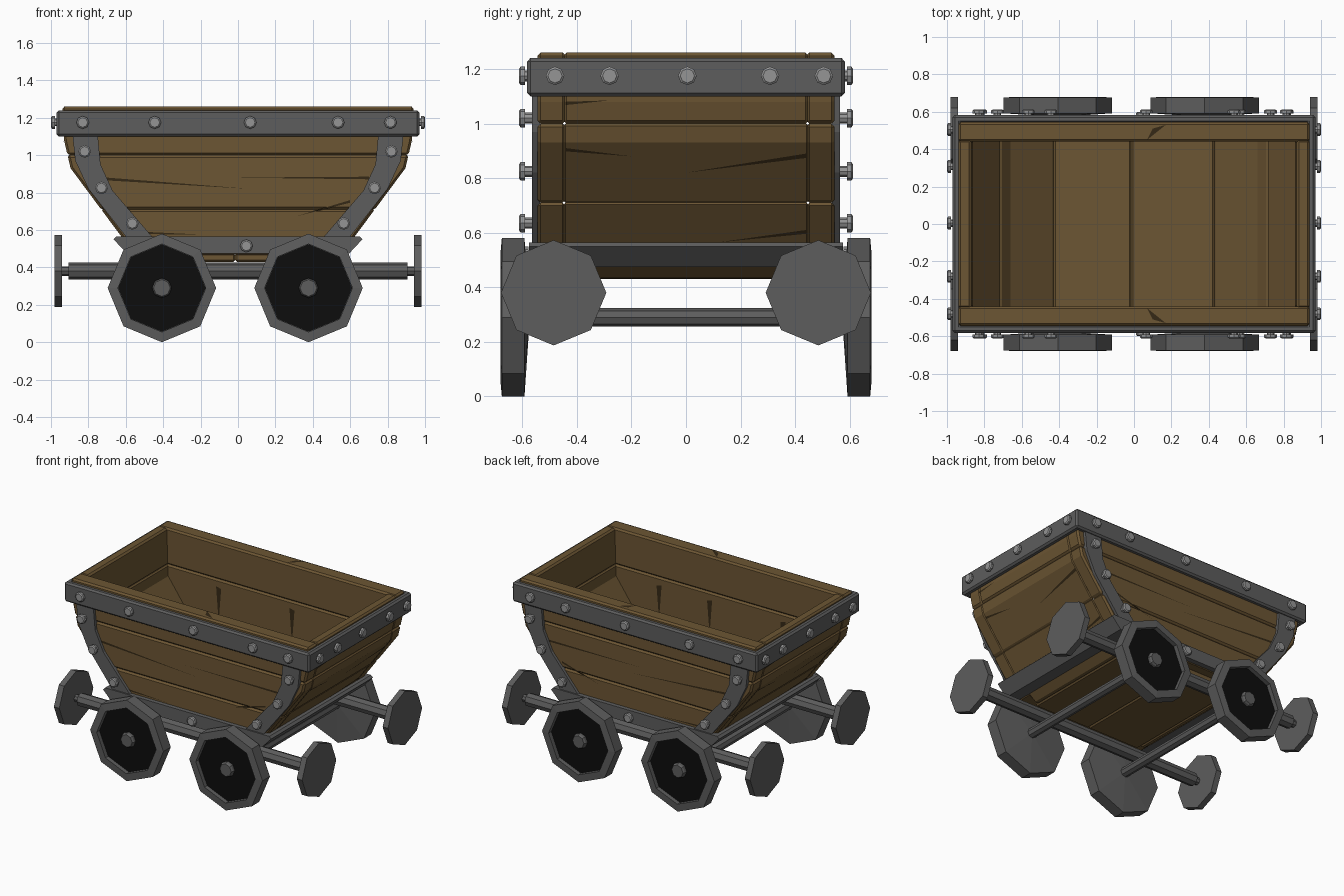
import bpy, bmesh, math
from mathutils import Vector

if "Cube" in bpy.data.objects:
    bpy.data.objects.remove(bpy.data.objects["Cube"])


def material(name, r, g, b):
    m = bpy.data.materials.new(name)
    m.diffuse_color = (r, g, b, 1)
    m.use_nodes = True
    m.node_tree.nodes["Principled BSDF"].inputs["Base Color"].default_value = m.diffuse_color
    return m


WOOD = material("wood", 0.15, 0.092, 0.033)
CRACK = material("crack_dark", 0.035, 0.022, 0.008)
METAL = material("metal", 0.11, 0.11, 0.11)
BOLT = material("bolt_metal", 0.3, 0.3, 0.3)
BLACK = material("wheel_black", 0.004, 0.004, 0.004)


def finish(name, bm, mat, bevel=0):
    bmesh.ops.remove_doubles(bm, verts=bm.verts, dist=1e-5)
    bmesh.ops.recalc_face_normals(bm, faces=bm.faces)
    me = bpy.data.meshes.new(name)
    bm.to_mesh(me)
    bm.free()
    me.materials.append(mat)
    ob = bpy.data.objects.new(name, me)
    bpy.context.collection.objects.link(ob)
    if bevel:
        b = ob.modifiers.new("chamfer", 'BEVEL')
        b.width, b.segments = bevel, 1
        b.limit_method, b.angle_limit = 'ANGLE', math.radians(50)
    return ob


def prism(name, poly, y0, y1, mat, bevel=0):
    """Extrude an (x, z) outline between two y values."""
    bm = bmesh.new()
    a = [bm.verts.new((x, y0, z)) for x, z in poly]
    b = [bm.verts.new((x, y1, z)) for x, z in poly]
    bm.faces.new(a)
    bm.faces.new(b)
    n = len(poly)
    for i in range(n):
        j = (i + 1) % n
        bm.faces.new((a[i], a[j], b[j], b[i]))
    return finish(name, bm, mat, bevel)


def lathe(name, profile, origin, axis, mat):
    """Eight-sided turning; profile is (radius, distance along axis)."""
    bm = bmesh.new()
    ax, o = Vector(axis), Vector(origin)
    up = Vector((0, 0, 1))
    side = ax.cross(up)
    rings = []
    for r, d in profile:
        rings.append([bm.verts.new(o + ax * d + r * (math.cos(k * math.pi / 4) * up
                      + math.sin(k * math.pi / 4) * side)) for k in range(8)])
    for p, q in zip(rings, rings[1:]):
        for k in range(8):
            bm.faces.new((p[k], p[(k + 1) % 8], q[(k + 1) % 8], q[k]))
    bm.faces.new(rings[0])
    bm.faces.new(rings[-1])
    return finish(name, bm, mat)


def ring(name, rows, mat, bevel=0):
    """Rectangular hoop from a closed section of (half_x, half_y, z)."""
    bm = bmesh.new()
    rs = [[bm.verts.new((sx * hx, sy * hy, z)) for sx, sy in ((1, 1), (-1, 1), (-1, -1), (1, -1))]
          for hx, hy, z in rows]
    for i in range(len(rs)):
        p, q = rs[i], rs[(i + 1) % len(rs)]
        for k in range(4):
            bm.faces.new((p[k], p[(k + 1) % 4], q[(k + 1) % 4], q[k]))
    return finish(name, bm, mat, bevel)


def crack(name, pts):
    bm = bmesh.new()
    bm.faces.new([bm.verts.new(p) for p in pts])
    return finish(name, bm, CRACK)


# Tub profiles, (z, half width) from bottom to top
OUTER = [(0.43, 0.43), (0.435, 0.46), (0.56, 0.62), (0.93, 0.895), (1.08, 0.93), (1.26, 0.94)]
INNER = [(0.475, 0.43), (0.64, 0.66), (0.92, 0.86), (1.26, 0.87)]


def half(prof, z):
    for (z0, x0), (z1, x1) in zip(prof, prof[1:]):
        if z <= z1:
            return x0 + (x1 - x0) * (max(z, z0) - z0) / (z1 - z0)
    return prof[-1][1]


def section(prof, z0, z1):
    zs = [z0] + [z for z, _ in prof if z0 < z < z1] + [z1]
    return [(half(prof, z), z) for z in zs]


# Wooden tub: three courses of planks on every side
for i, (lo, hi) in enumerate(((0.43, 0.71), (0.71, 1.0), (1.0, 1.26))):
    right = section(OUTER, max(lo, 0.47), hi)
    for s in (-1, 1):
        outline = right + [(-x, z) for x, z in reversed(right)]
        prism("side_plank_%d" % i, outline, s * 0.44, s * 0.545, WOOD, 0.012)
        out = section(OUTER, lo, hi)
        inn = section(INNER, max(lo, 0.475), hi)
        prism("end_plank_%d" % i, [(s * x, z) for x, z in out + inn[::-1]], -0.45, 0.45, WOOD, 0.012)

# Floor planks
for x0, x1 in ((-0.43, -0.015), (-0.015, 0.43)):
    prism("floor_plank", [(x0, 0.43), (x1, 0.43), (x1, 0.475), (x0, 0.475)], -0.48, 0.48, WOOD, 0.01)

# Cracks in the wood
for s in (-1, 1):
    y = s * 0.547
    for x0, z0, x1, z1, w in ((-0.70, 0.88, 0.06, 0.82, 0.015), (0.7, 0.885, -0.04, 0.88, 0.014),
                              (-0.5, 0.59, -0.18, 0.575, 0.012), (0.6, 0.76, 0.3, 0.67, 0.014)):
        crack("side_crack", [(x0, y, z0), (x0, y, z0 - w), (x1, y, z1)])
    for y0, z0, y1, z1, w in ((0.44, 0.89, 0.0, 0.82, 0.016), (-0.44, 0.91, -0.2, 0.88, 0.012),
                              (0.44, 0.61, 0.12, 0.565, 0.014), (-0.44, 1.08, -0.28, 1.085, 0.012)):
        crack("end_crack", [(s * (half(OUTER, z) + 0.003), s * yy, z)
                            for yy, z in ((y0, z0), (y0, z0 - w), (y1, z1))])
    for x in (-0.46, 0.12, 0.52):
        crack("inner_crack", [(x - 0.02, s * 0.438, 0.95), (x + 0.02, s * 0.438, 0.94), (x, s * 0.438, 0.7)])
    crack("rail_crack", [(0.07, s * 0.45, 1.262), (0.1, s * 0.51, 1.262), (0.17, s * 0.53, 1.262)])

# Metal rim and lower frame
ring("top_rim", [(0.97, 0.582, 1.10), (0.97, 0.582, 1.24), (0.925, 0.54, 1.24), (0.925, 0.54, 1.10)], METAL, 0.012)
ring("lower_frame", [(0.595, 0.575, 0.475), (0.665, 0.575, 0.55), (0.65, 0.575, 0.565),
                     (0.58, 0.5, 0.565), (0.48, 0.5, 0.475)], METAL)

# Curved corner straps
STRAP = [(0.885, 1.11), (0.87, 0.97), (0.80, 0.82), (0.60, 0.565),
         (0.46, 0.565), (0.67, 0.81), (0.735, 0.95), (0.75, 1.11)]
for sx in (-1, 1):
    for sy in (-1, 1):
        prism("corner_strap", [(sx * x, z) for x, z in STRAP], sy * 0.535, sy * 0.565, METAL)


def bolt(origin, axis, length):
    lathe("bolt", [(0.02, -0.01), (0.02, length - 0.022), (0.034, length - 0.022),
                   (0.034, length - 0.006), (0.026, length)], origin, axis, BOLT)


# Bolts on rim, straps and lower frame
for s in (-1, 1):
    for x in (-0.83, -0.445, 0.065, 0.535, 0.815):
        bolt((x, s * 0.58, 1.175), (0, s, 0), 0.032)
    for x, z in ((0.82, 1.02), (0.73, 0.825), (0.565, 0.635)):
        for sx in (-1, 1):
            bolt((sx * x, s * 0.56, z), (0, s, 0), 0.052)
    bolt((0.045, s * 0.57, 0.515), (0, s, 0), 0.03)
    for y in (-0.48, -0.28, 0.005, 0.308, 0.505):
        bolt((s * 0.968, y, 1.175), (s, 0, 0), 0.032)

# Wheels and axles
for x in (-0.407, 0.377):
    lathe("axle", [(0.034, -0.6), (0.034, 0.6)], (x, 0, 0.29), (0, 1, 0), METAL)
    for s in (-1, 1):
        o, a = (x, 0, 0.29), (0, s, 0)
        lathe("wheel", [(0.04, 0.575), (0.29, 0.592), (0.29, 0.675), (0.235, 0.68),
                        (0.235, 0.645), (0.04, 0.645)], o, a, METAL)
        lathe("wheel_face", [(0.234, 0.64), (0.234, 0.65)], o, a, BLACK)
        lathe("wheel_hub", [(0.053, 0.645), (0.053, 0.668), (0.045, 0.68)], o, a, METAL)

# Buffer rods and end discs
for sy in (-1, 1):
    lathe("buffer_rod", [(0.026, -0.95), (0.026, -0.905), (0.046, -0.905), (0.046, 0.905),
                         (0.026, 0.905), (0.026, 0.95)], (0, sy * 0.485, 0.38), (1, 0, 0), METAL)
    for sx in (-1, 1):
        lathe("buffer_disc", [(0.193, 0.94), (0.193, 0.982)], (0, sy * 0.485, 0.38), (sx, 0, 0), METAL)
